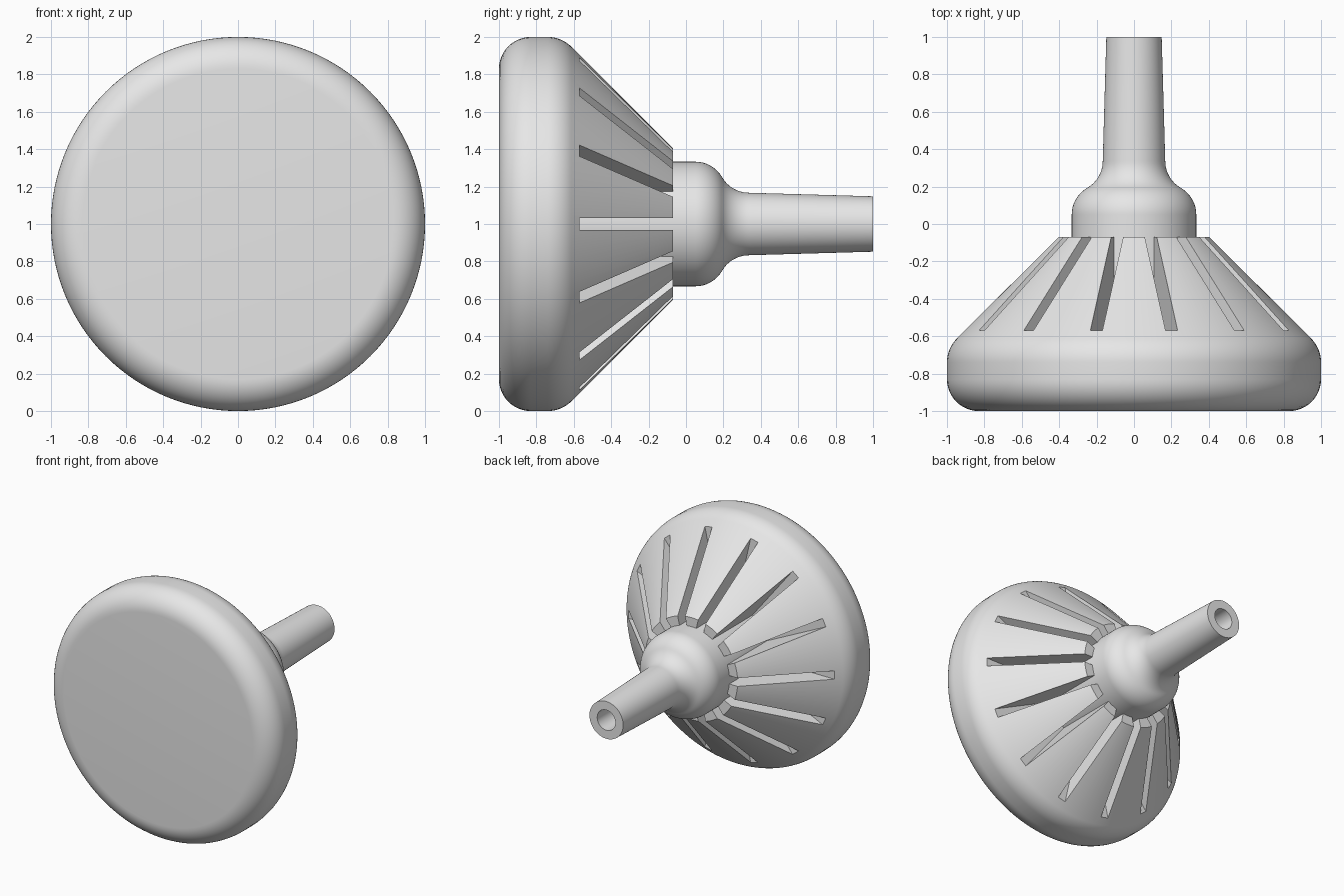
import bpy, bmesh
from math import sin, cos, pi, radians, sqrt
from mathutils import Matrix, Vector

cube = bpy.data.objects.get("Cube")
if cube:
    bpy.data.objects.remove(cube, do_unlink=True)

SEGMENTS = 128
SLOTS = 14

grey = bpy.data.materials.new("plain grey")
grey.use_nodes = True
grey.diffuse_color = (0.8, 0.8, 0.8, 1)
grey.node_tree.nodes["Principled BSDF"].inputs["Base Color"].default_value = (0.8, 0.8, 0.8, 1)


def add_object(name, bm):
    bmesh.ops.recalc_face_normals(bm, faces=bm.faces[:])
    mesh = bpy.data.meshes.new(name)
    bm.to_mesh(mesh)
    bm.free()
    mesh.materials.append(grey)
    obj = bpy.data.objects.new(name, mesh)
    bpy.context.collection.objects.link(obj)
    return obj


def activate(obj):
    bpy.ops.object.select_all(action='DESELECT')
    obj.select_set(True)
    bpy.context.view_layer.objects.active = obj


def arc(cy, cr, radius, start, end, steps=12):
    """Profile points (y, r) on an arc, angles in degrees from +y."""
    angles = [radians(start + (end - start) * i / steps) for i in range(steps + 1)]
    return [(cy + radius * cos(a), cr + radius * sin(a)) for a in angles]


def lathe(name, profile):
    """Closed solid of revolution around the horizontal y axis at z = 1."""
    bm = bmesh.new()
    rings = []
    for y, r in profile:
        rings.append([bm.verts.new((r * cos(2 * pi * i / SEGMENTS), y,
                                    1 + r * sin(2 * pi * i / SEGMENTS)))
                      for i in range(SEGMENTS)])
    for a, b in zip(rings, rings[1:]):
        for i in range(SEGMENTS):
            j = (i + 1) % SEGMENTS
            bm.faces.new((a[i], a[j], b[j], b[i]))
    bm.faces.new(rings[0])
    bm.faces.new(rings[-1])
    return add_object(name, bm)


# Head: flat front disc, rounded rim, 45 degree cone at the back
FRONT_R, REAR_R, CONE = 0.17, 0.18, 0.335
rear_y = CONE - 1 + REAR_R - sqrt(2) * REAR_R
head = lathe("slotted_head",
             arc(-1 + FRONT_R, 1 - FRONT_R, FRONT_R, 180, 90)
             + arc(rear_y, 1 - REAR_R, REAR_R, 90, 45)
             + [(-0.07, CONE + 0.07)])

# Radial slots cut into the cone
bm = bmesh.new()
for i in range(SLOTS):
    turn = Matrix.Translation((0, 0, 1)) @ Matrix.Rotation(2 * pi * i / SLOTS, 4, 'Y')
    box = turn @ Matrix.Translation((0.75, -0.27, 0)) @ Matrix.Diagonal((1.0, 0.6, 0.066, 1))
    bmesh.ops.create_cube(bm, size=1, matrix=box)
cutter = add_object("slot_cutter", bm)
cutter.hide_render = True
activate(head)
cut = head.modifiers.new("slots", 'BOOLEAN')
cut.operation = 'DIFFERENCE'
cut.solver = 'EXACT'
cut.object = cutter
bpy.ops.object.modifier_apply(modifier=cut.name)
bpy.data.objects.remove(cutter, do_unlink=True)

# Hub with rounded shoulder flowing into a slightly tapered, bored stem
HUB_R, SHOULDER, STEM_R = 0.333, 0.165, 0.167
core = HUB_R - SHOULDER
neck = 2 * (core + SHOULDER / 2 - STEM_R)
reach = SHOULDER + neck
hub = lathe("hub_and_stem",
            [(-0.6, HUB_R)]
            + arc(0.05, core, SHOULDER, 90, 30)
            + arc(0.05 + reach * cos(radians(30)), core + reach / 2, neck, 210, 270)[1:]
            + [(1, 0.148), (1, 0.08), (0, 0.08)])

for obj in (head, hub):
    activate(obj)
    bpy.ops.object.shade_smooth_by_angle(angle=radians(30))
